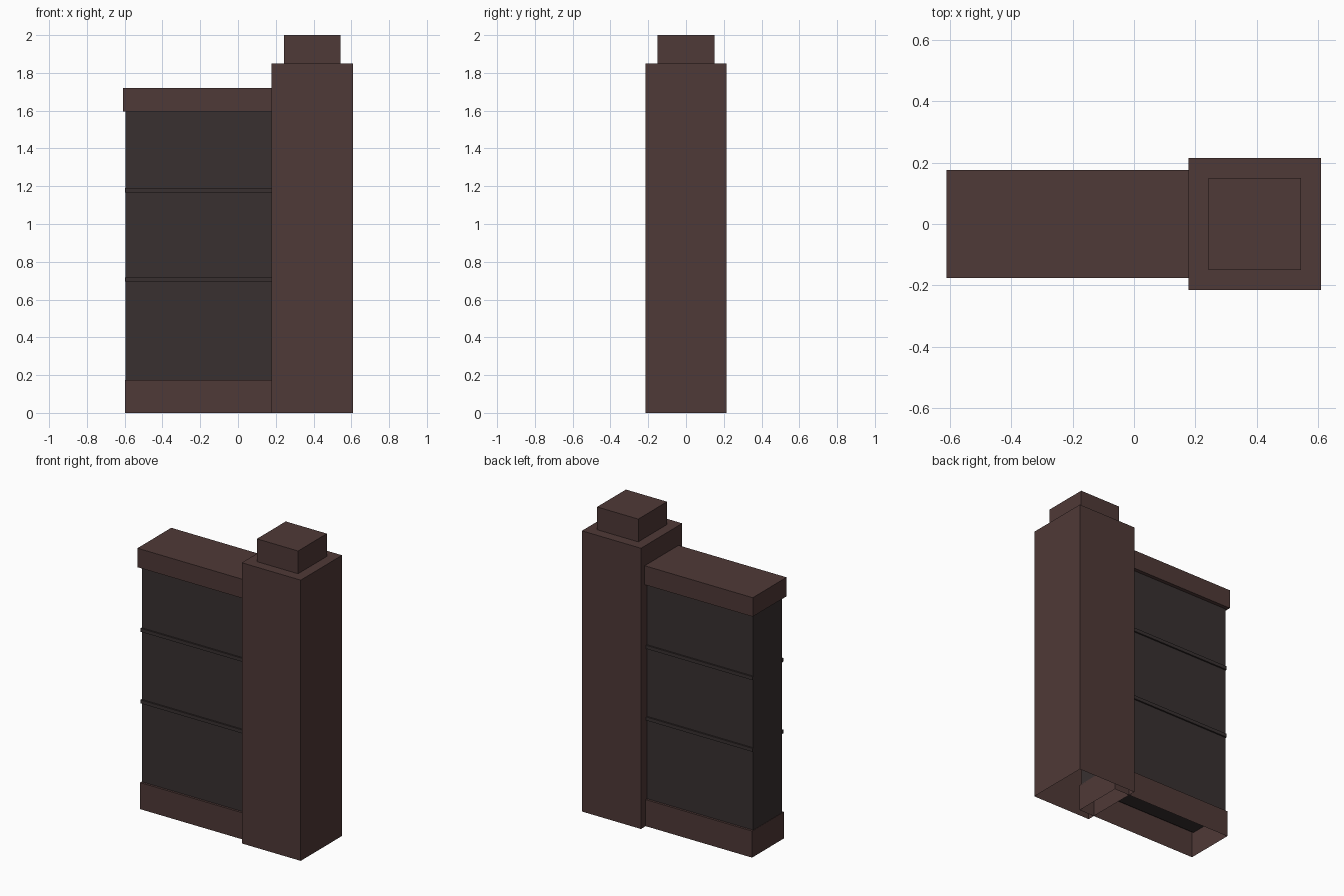
import bpy, bmesh

if "Cube" in bpy.data.objects:
    bpy.data.objects.remove(bpy.data.objects["Cube"])


def material(name, rgb):
    m = bpy.data.materials.new(name)
    m.diffuse_color = (*rgb, 1)
    m.use_nodes = True
    m.node_tree.nodes["Principled BSDF"].inputs["Base Color"].default_value = m.diffuse_color
    return m


brown = material("dark_brown", (0.078, 0.041, 0.038))
charcoal = material("charcoal", (0.040, 0.030, 0.030))


def box(name, x, y, z, mat, open_bottom=False):
    """Box from (min, max) ranges, optionally without its underside."""
    bm = bmesh.new()
    bmesh.ops.create_cube(bm, size=1)
    for v in bm.verts:
        v.co = [r[0] if c < 0 else r[1] for c, r in zip(v.co, (x, y, z))]
    if open_bottom:
        bm.normal_update()
        under = [f for f in bm.faces if f.normal.z < -0.5]
        bmesh.ops.delete(bm, geom=under, context='FACES')
    mesh = bpy.data.meshes.new(name)
    bm.to_mesh(mesh)
    bm.free()
    mesh.materials.append(mat)
    obj = bpy.data.objects.new(name, mesh)
    bpy.context.collection.objects.link(obj)
    return obj


def sym(h):
    return (-h, h)


END = 0.29  # wall parts run into the hollow pillar up to here

# Pillar, hollow from below, with its top block
box("pillar", (0.178, 0.608), sym(0.215), (0, 1.85), brown, True)
box("pillar_top", (0.243, 0.543), sym(0.15), (1.85, 2.0), brown, True)

# Wall: open-bottomed plinth, panel and coping
box("wall_base", (-0.598, END), sym(0.166), (0, 0.175), brown, True)
box("wall_panel", (-0.596, END), sym(0.151), (0.165, 1.60), charcoal)
box("wall_coping", (-0.61, END), sym(0.176), (1.595, 1.72), brown)

# Thin rails on both faces of the panel
for level, z in (("lower", 0.695), ("upper", 1.167)):
    for side, s in (("front", -1), ("back", 1)):
        y = sorted((s * 0.145, s * 0.161))
        box(f"{level}_{side}_rail", (-0.598, END), y, (z, z + 0.023), charcoal)
